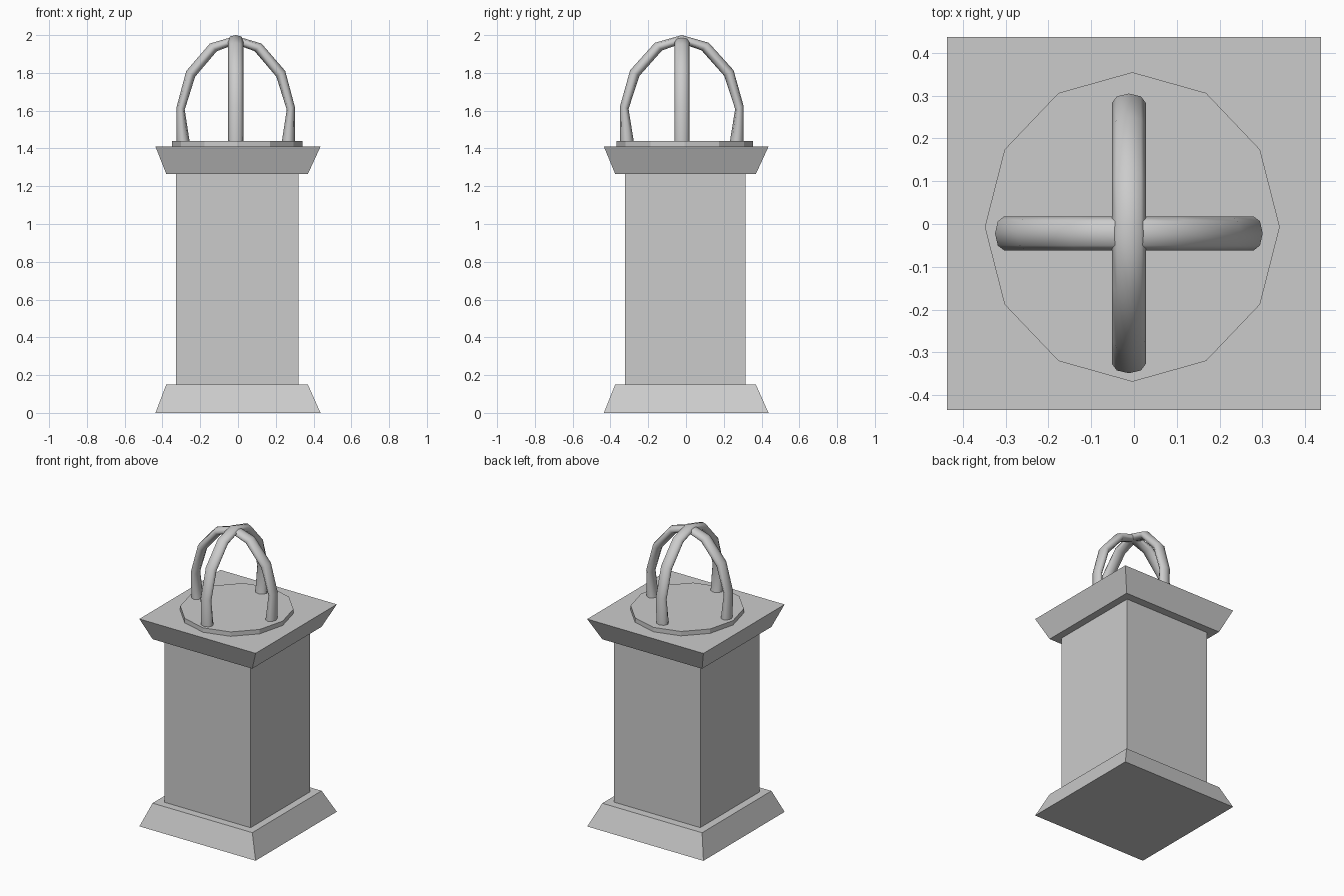
import bpy, bmesh, math

if "Cube" in bpy.data.objects:
    bpy.data.objects.remove(bpy.data.objects["Cube"])


def make_object(name, verts, faces, smooth=False):
    mesh = bpy.data.meshes.new(name)
    mesh.from_pydata(verts, [], faces)
    bm = bmesh.new()
    bm.from_mesh(mesh)
    bmesh.ops.recalc_face_normals(bm, faces=bm.faces)
    bm.to_mesh(mesh)
    bm.free()
    obj = bpy.data.objects.new(name, mesh)
    bpy.context.collection.objects.link(obj)
    for p in mesh.polygons:
        p.use_smooth = smooth and len(p.vertices) == 4
    return obj


def loft(name, rings, smooth=False):
    # skin equal-sized rings of points and cap both ends
    n = len(rings[0])
    verts = [v for ring in rings for v in ring]
    faces = [(r * n + i, r * n + (i + 1) % n, (r + 1) * n + (i + 1) % n, (r + 1) * n + i)
             for r in range(len(rings) - 1) for i in range(n)]
    faces += [tuple(range(n)), tuple(range(len(verts) - n, len(verts)))]
    return make_object(name, verts, faces, smooth)


def square(x0, x1, y0, y1, z):
    return [(x0, y0, z), (x1, y0, z), (x1, y1, z), (x0, y1, z)]


def ngon(cx, cy, rx, ry, z, n=12):
    return [(cx + rx * math.cos(2 * math.pi * i / n),
             cy + ry * math.sin(2 * math.pi * i / n), z) for i in range(n)]


# Pedestal: flared base, shaft and flared cap
WIDE = (-0.437, 0.437, -0.435, 0.437)
NARROW = (-0.38, 0.37, -0.375, 0.37)
SHAFT = (-0.328, 0.32, -0.322, 0.315)
loft("base_plinth", [square(*WIDE, 0), square(*NARROW, 0.15)])
loft("shaft", [square(*SHAFT, 0.14), square(*SHAFT, 1.275)])
loft("cap", [square(*NARROW, 1.265), square(*WIDE, 1.41)])

# Twelve-sided plate on the cap
loft("top_plate", [ngon(-0.004, -0.007, 0.345, 0.362, z) for z in (1.405, 1.44)])

# Half profiles of the arch: outer and inner edge from foot to crown
OUTER = [(0.313, 1.43), (0.313, 1.62), (0.262, 1.81), (0.137, 1.955), (0, 1.996)]
INNER = [(0.243, 1.43), (0.27, 1.605), (0.215, 1.78), (0.10, 1.915), (0, 1.952)]
CX, CY, HALF_WIDTH, SIDES = -0.012, -0.022, 0.04, 8


def arch(name, along_y, stretch, lift):
    pairs = list(zip(OUTER, INNER))
    pairs += [((-o[0], o[1]), (-i[0], i[1])) for o, i in reversed(pairs[:-1])]
    rings = []
    for o, i in pairs:
        ring = []
        for k in range(SIDES):
            a = 2 * math.pi * k / SIDES
            t = 0.5 + 0.5 * math.cos(a)
            u = (i[0] + (o[0] - i[0]) * t) * stretch
            z = i[1] + (o[1] - i[1]) * t + lift
            w = HALF_WIDTH * math.sin(a)
            ring.append((CX + w, CY + u, z) if along_y else (CX + u, CY + w, z))
        rings.append(ring)
    return loft(name, rings, smooth=True)


# Two crossing arches
arch("side_arch", False, 1.0, 0.0)
arch("front_back_arch", True, 1.045, 0.004)
